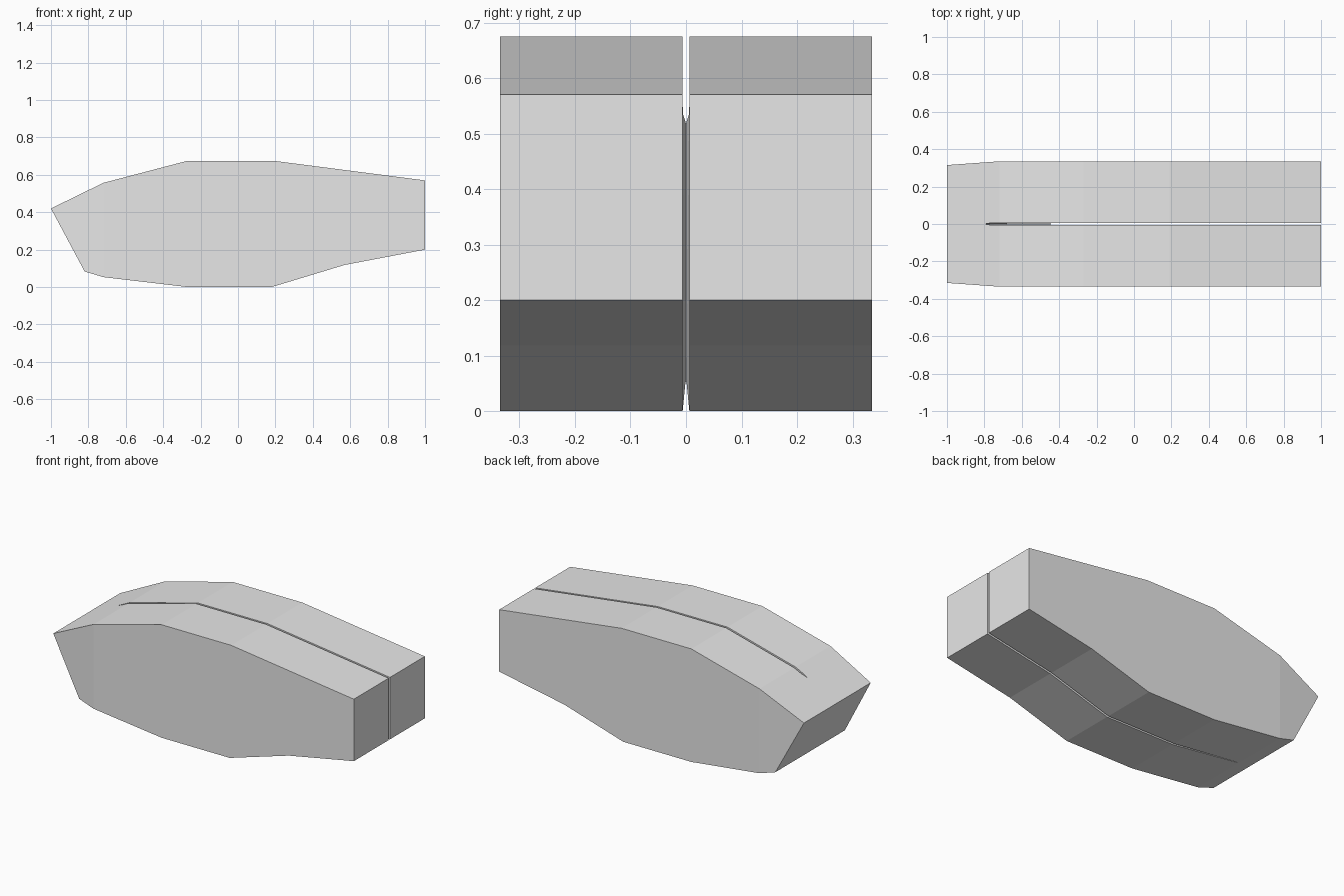
import bpy, bmesh

if "Cube" in bpy.data.objects:
    bpy.data.objects.remove(bpy.data.objects["Cube"])

# Single grey finish
grey = bpy.data.materials.new("plain_grey")
grey.diffuse_color = (0.8, 0.8, 0.8, 1)
grey.use_nodes = True
grey.node_tree.nodes["Principled BSDF"].inputs["Base Color"].default_value = grey.diffuse_color


def make_object(name, verts, faces):
    bm = bmesh.new()
    vs = [bm.verts.new(v) for v in verts]
    for f in faces:
        bm.faces.new([vs[i] for i in f])
    bmesh.ops.recalc_face_normals(bm, faces=bm.faces)
    mesh = bpy.data.meshes.new(name)
    bm.to_mesh(mesh)
    bm.free()
    mesh.materials.append(grey)
    obj = bpy.data.objects.new(name, mesh)
    bpy.context.collection.objects.link(obj)
    return obj


# Body: side profile given full width, narrowing towards the nose
profile = [(-0.72, 0.557), (-0.27, 0.675), (0.19, 0.675), (1, 0.57),
           (1, 0.2), (0.57, 0.118), (0.18, 0), (-0.27, 0),
           (-0.72, 0.053), (-0.82, 0.083), (-1, 0.42)]
n = len(profile)


def half_width(x):
    return 0.335 - 0.02 * max(0, (-0.72 - x) / 0.28)


verts = [(x, s * half_width(x), z) for s in (-1, 1) for x, z in profile]
faces = [(i, (i + 1) % n, (i + 1) % n + n, i + n) for i in range(n)]
for o in (0, n):
    faces.append([o + i for i in range(9)])       # flat side
    faces.append([o + i for i in (8, 9, 10, 0)])  # tapered nose side
body = make_object("body", verts, faces)

# Slot cutter: thin slab whose nose end closes to a slanted knife edge
w = 0.006
slab = [(-0.772, 0.6), (-0.772, 0.8), (1.1, 0.8), (1.1, -0.05), (-0.228, -0.05)]
verts = [(x, s * w, z) for s in (-1, 1) for x, z in slab]
verts += [(-0.814, 0, 0.6), (-0.702, 0, -0.05)]
faces = [(0, 1, 2, 3, 4), (5, 6, 7, 8, 9)]
faces += [(i, i + 1, i + 6, i + 5) for i in range(4)]
faces += [(0, 5, 10), (4, 9, 11)]
for o in (0, 5):
    faces += [(o, o + 4, 11), (o, 11, 10)]
cutter = make_object("slot_cutter", verts, faces)
cutter.hide_render = True
cutter.display_type = 'WIRE'

cut = body.modifiers.new("slot", 'BOOLEAN')
cut.operation = 'DIFFERENCE'
cut.solver = 'EXACT'
cut.object = cutter

# Apply the cut, then discard the helper
bpy.context.view_layer.objects.active = body
body.select_set(True)
bpy.ops.object.modifier_apply(modifier=cut.name)
bpy.data.objects.remove(cutter, do_unlink=True)
